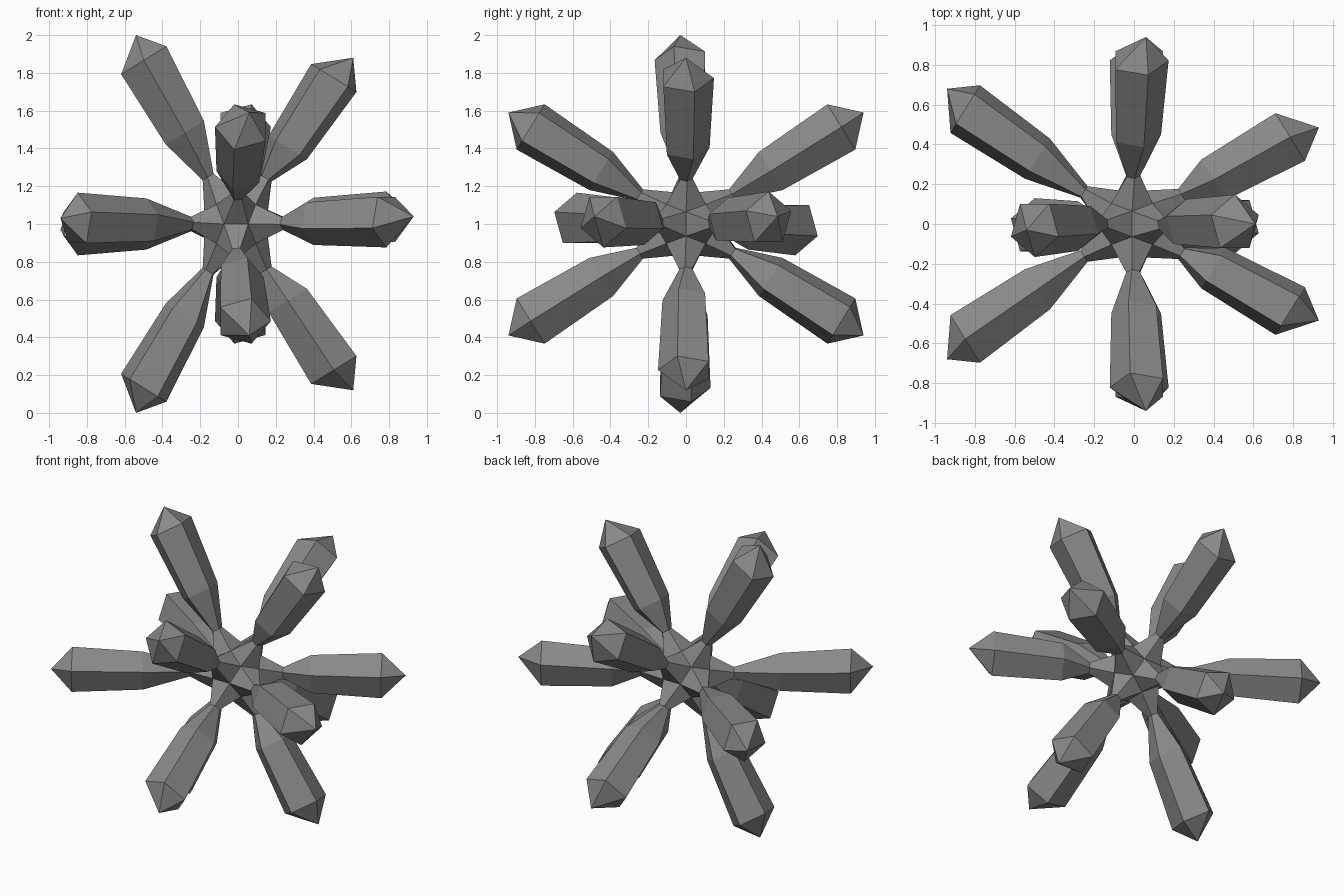
import bpy, bmesh, math
from mathutils import Vector

if "Cube" in bpy.data.objects:
    bpy.data.objects.remove(bpy.data.objects["Cube"])

grey = bpy.data.materials.new("stone grey")
grey.diffuse_color = (0.25, 0.25, 0.25, 1)
grey.use_nodes = True
grey.node_tree.nodes["Principled BSDF"].inputs["Base Color"].default_value = grey.diffuse_color

CENTRE = Vector((-0.01, 0, 1))
PHI = (1 + 5 ** 0.5) / 2

# Crystal tips relative to (0, 0, 1), roughly on icosahedron corners
TIPS = [(-0.54, -0.03, 1.0), (-0.54, -0.03, -1.0), (0.61, 0, 0.88), (0.61, 0, -0.88)]
for s in (1, -1):
    TIPS += [(0.06, 0.94 * s, 0.59), (0.06, 0.94 * s, -0.59),
             (0.93, 0.485 * s, 0.04), (-0.94, 0.68 * s, -0.03 * s)]


def ideal(tip):
    """Nearest icosahedron corner direction."""
    best = None
    for a in (1, -1):
        for b in (1, -1):
            for d in ((a, 0, b * PHI), (0, a * PHI, b), (a * PHI, b, 0)):
                d = Vector(d).normalized()
                if best is None or d.dot(tip) > best.dot(tip):
                    best = d
    return best


DIRS = [ideal(Vector(t)) for t in TIPS]


def ring(bm, d, side, dist, radius, turn, shift):
    """Five corners around the axis d."""
    out = []
    for i in range(5):
        a = math.tau * i / 5 + turn
        p = d * dist + radius * (math.cos(a) * side + math.sin(a) * d.cross(side))
        out.append(bm.verts.new(CENTRE + p + shift))
    return out


def skin(bm, a, b):
    for i in range(5):
        j = (i + 1) % 5
        bm.faces.new((a[i], a[j], b[j], b[i]))


def finish(bm, name):
    bmesh.ops.remove_doubles(bm, verts=bm.verts, dist=0.001)
    bmesh.ops.recalc_face_normals(bm, faces=bm.faces)
    me = bpy.data.meshes.new(name)
    bm.to_mesh(me)
    bm.free()
    me.materials.append(grey)
    ob = bpy.data.objects.new(name, me)
    bpy.context.collection.objects.link(ob)


# One closed body: star-shaped core whose twelve spikes flare into crystals
RC = 0.18
bm = bmesh.new()
for tip, d in zip(TIPS, DIRS):
    tip = Vector(tip)
    near = max((o for o in DIRS if o.dot(d) < 0.9), key=lambda o: o.dot(d))
    side = -(near - d * near.dot(d)).normalized()
    length = tip.dot(d)
    shift = tip - d * length
    roll = math.radians(18)
    base = ring(bm, d, side, RC * 0.7947, RC * 0.607, 0, Vector())
    neck = ring(bm, d, side, 0.29, 0.036, roll / 2, shift * 0.1)
    start = ring(bm, d, side, length - 0.58, 0.125, roll, shift * 0.35)
    shoulder = ring(bm, d, side, length - 0.14, 0.148, roll, shift * 0.6)
    for a, b in ((base, neck), (neck, start), (start, shoulder)):
        skin(bm, a, b)
    apex = bm.verts.new(Vector((0, 0, 1)) + tip)
    for i in range(5):
        bm.faces.new((shoulder[i], shoulder[(i + 1) % 5], apex))
finish(bm, "crystal_star")
